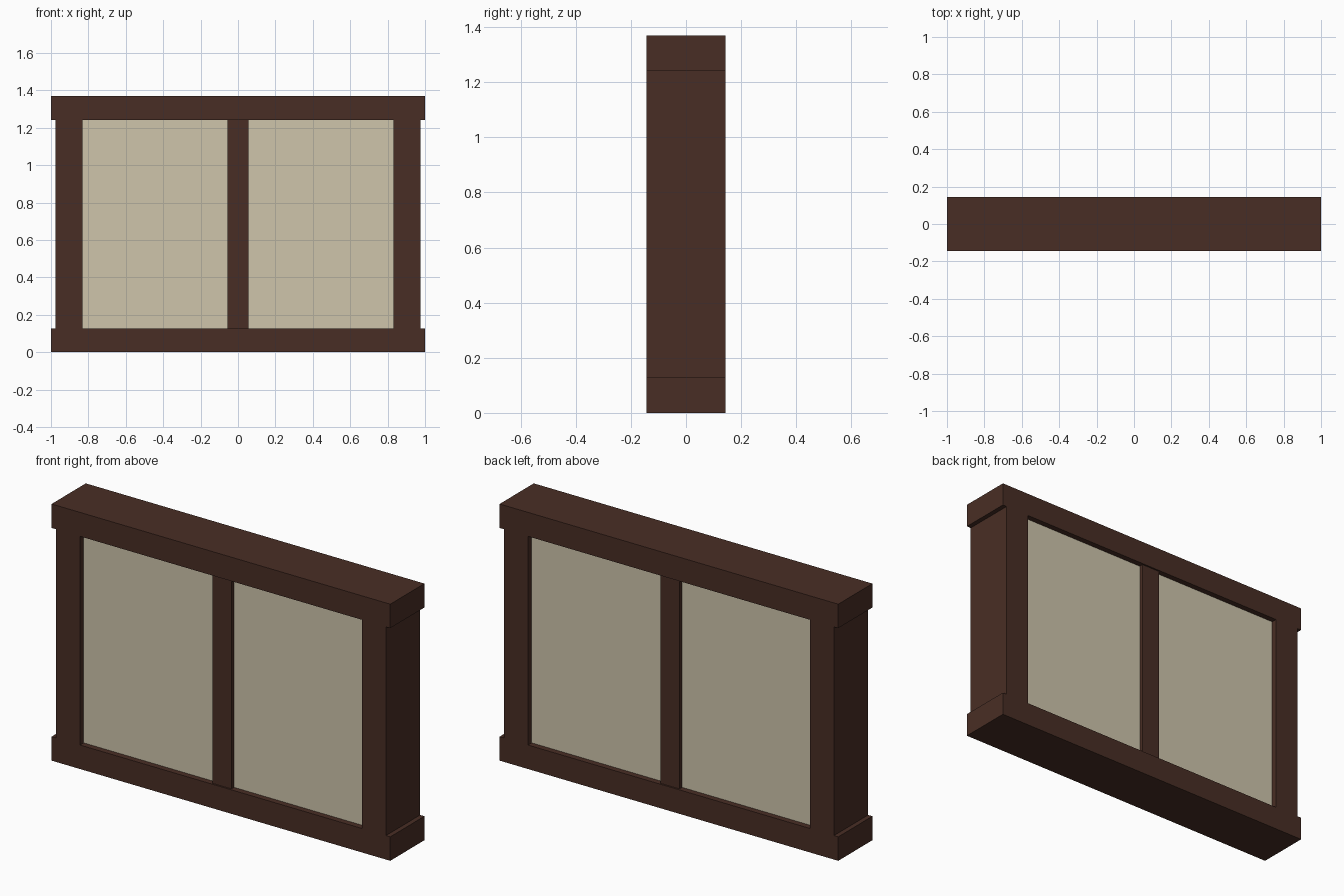
import bpy

cube = bpy.data.objects.get("Cube")
if cube:
    bpy.data.objects.remove(cube, do_unlink=True)


def material(name, colour):
    m = bpy.data.materials.new(name)
    m.use_nodes = True
    m.diffuse_color = colour
    m.node_tree.nodes["Principled BSDF"].inputs["Base Color"].default_value = colour
    return m


def box(name, x, y, z, mat):
    """Box spanning the (min, max) range on each axis."""
    bpy.ops.mesh.primitive_cube_add(size=1)
    ob = bpy.context.object
    ob.name = name
    ranges = (x, y, z)
    ob.location = [(a + b) / 2 for a, b in ranges]
    ob.scale = [b - a for a, b in ranges]
    bpy.ops.object.transform_apply(location=True, scale=True)
    ob.data.materials.append(mat)
    return ob


wood = material("dark brown wood", (0.066, 0.027, 0.018, 1))
paper = material("cream paper", (0.62, 0.56, 0.41, 1))

HEIGHT, RAIL, DEPTH = 1.37, 0.128, 0.144
OUTER, INNER, MID = 0.975, 0.832, 0.056
frame_y = (-DEPTH, DEPTH)
opening_z = (RAIL, HEIGHT - RAIL)

# Top and bottom rails
box("bottom_rail", (-1, 1), frame_y, (0, RAIL), wood)
box("top_rail", (-1, 1), frame_y, (HEIGHT - RAIL, HEIGHT), wood)

# Side posts, set in slightly from the rail ends
box("left_post", (INNER, OUTER), frame_y, opening_z, wood)
box("right_post", (-OUTER, -INNER), frame_y, opening_z, wood)

# Centre post, a touch shallower than the frame
box("centre_post", (-MID, MID), (-0.135, 0.135), opening_z, wood)

# Recessed paper panels either side of the centre post
for name, x in (("left_panel", (MID, INNER)), ("right_panel", (-INNER, -MID))):
    box(name, x, (-0.113, 0.113), opening_z, paper)
